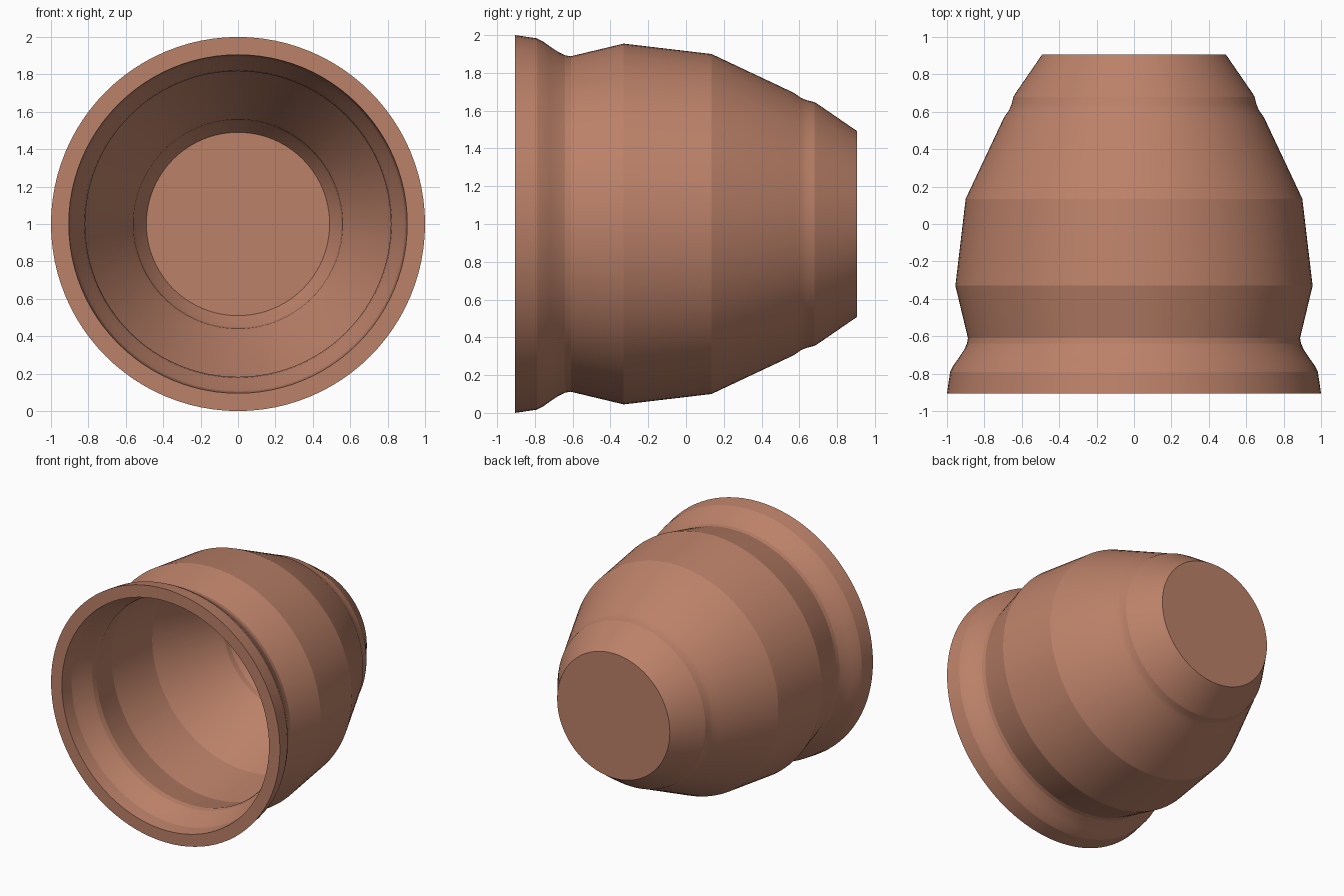
import bpy
import bmesh
import math

cube = bpy.data.objects.get("Cube")
if cube:
    bpy.data.objects.remove(cube, do_unlink=True)

SEGMENTS = 96

# Outer wall, from the back disc to the flared rim: (radius, y)
outer = [(0, .905), (.492, .905), (.633, .70), (.645, .68), (.655, .64),
         (.667, .61), (.695, .57), (.90, .135), (.955, -.33), (.888, -.61),
         (.893, -.64), (.91, -.675), (.94, -.72), (.965, -.755),
         (.983, -.79), (1, -.905)]

# Inner wall, from the rim opening through the throat to the floor
inner = [(.905, -.905), (.895, -.80), (.875, -.75), (.845, -.69),
         (.823, -.64), (.817, -.60), (.872, -.33), (.82, .10), (.605, .53),
         (.575, .58), (.56, .61), (.555, .65), (.545, .67), (.49, .755),
         (0, .755)]


def lathe(name, profile):
    """Turn a profile of (radius, y) points about the y axis."""
    bm = bmesh.new()
    verts = [bm.verts.new((r, y, 0)) for r, y in profile]
    edges = [bm.edges.new(pair) for pair in zip(verts, verts[1:])]
    bmesh.ops.spin(bm, geom=verts + edges, cent=(0, 0, 0), axis=(0, 1, 0),
                   angle=math.tau, steps=SEGMENTS)
    bmesh.ops.remove_doubles(bm, verts=bm.verts, dist=0.0005)
    bmesh.ops.recalc_face_normals(bm, faces=bm.faces)
    mesh = bpy.data.meshes.new(name)
    bm.to_mesh(mesh)
    bm.free()
    obj = bpy.data.objects.new(name, mesh)
    bpy.context.collection.objects.link(obj)
    return obj


# Terracotta coloured clay
clay = bpy.data.materials.new("clay")
clay.use_nodes = True
color = (.5, .22, .14, 1)
clay.diffuse_color = color
clay.node_tree.nodes["Principled BSDF"].inputs["Base Color"].default_value = color

# Hollow cup lying on its side, open to the front
cup = lathe("cup", outer + inner)
cup.location.z = 1
cup.data.materials.append(clay)

bpy.ops.object.select_all(action="DESELECT")
cup.select_set(True)
bpy.context.view_layer.objects.active = cup
bpy.ops.object.shade_smooth_by_angle(angle=math.radians(15))
